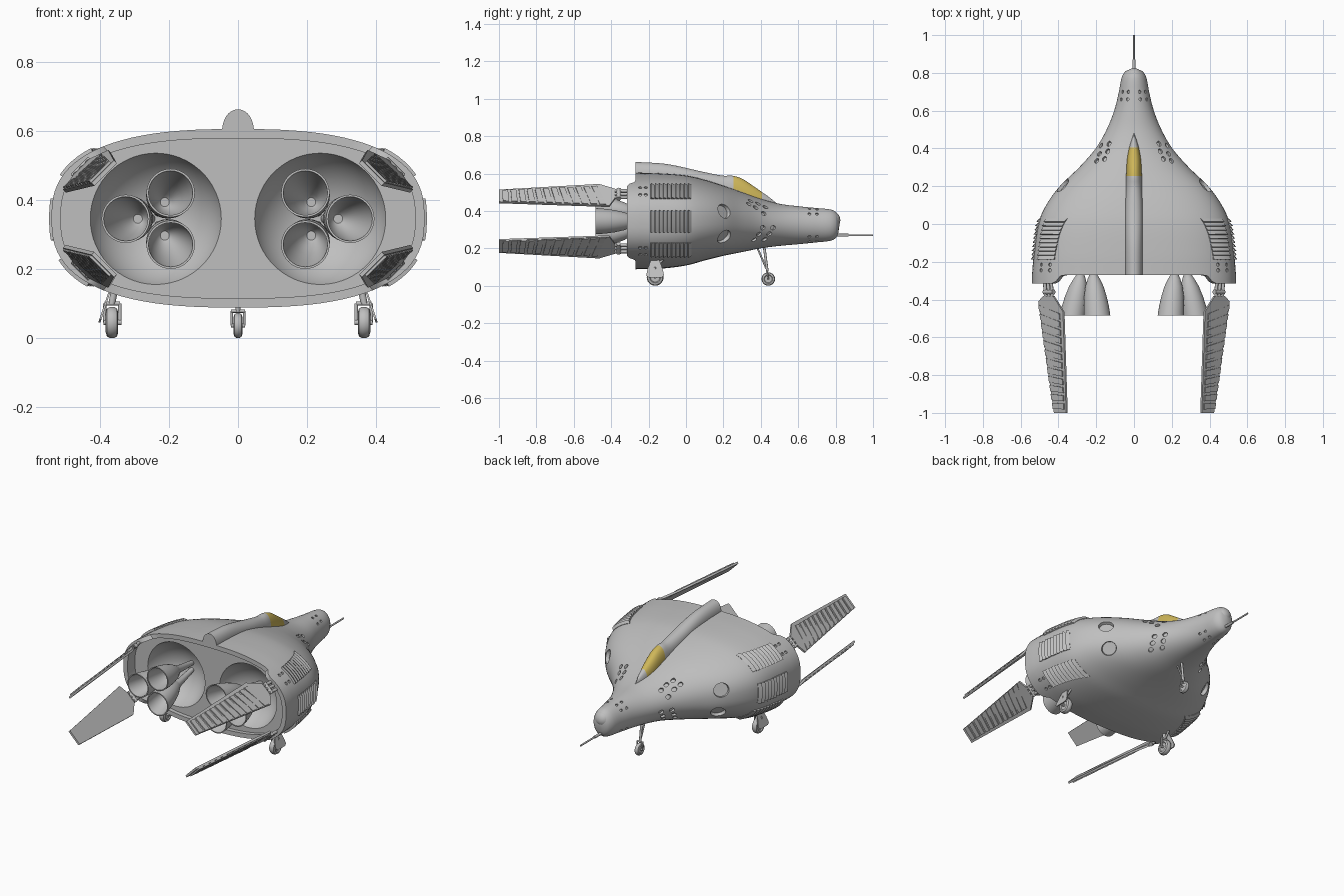
import bpy, bmesh, math
from mathutils import Vector, Matrix

if "Cube" in bpy.data.objects:
    bpy.data.objects.remove(bpy.data.objects["Cube"])

def material(name, rgb):
    m = bpy.data.materials.new(name)
    m.diffuse_color = (*rgb, 1)
    m.use_nodes = True
    m.node_tree.nodes["Principled BSDF"].inputs["Base Color"].default_value = m.diffuse_color
    return m

GREY = material("hull grey", (0.52, 0.52, 0.52))
GOLD = material("canopy gold", (0.62, 0.47, 0.10))
MID = 0.345  # height of the hull's mirror plane

def finish(name, bm, smooth=35, mats=(GREY,)):
    bmesh.ops.recalc_face_normals(bm, faces=bm.faces)
    me = bpy.data.meshes.new(name)
    bm.to_mesh(me)
    bm.free()
    ob = bpy.data.objects.new(name, me)
    bpy.context.collection.objects.link(ob)
    for m in mats:
        me.materials.append(m)
    shade(ob, smooth)
    return ob

def shade(ob, angle):
    bpy.ops.object.select_all(action='DESELECT')
    ob.select_set(True)
    bpy.context.view_layer.objects.active = ob
    if angle:
        bpy.ops.object.shade_smooth_by_angle(angle=math.radians(angle))

def loft(bm, rings, cap_start=True, cap_end=True):
    vs = [[bm.verts.new(p) for p in r] for r in rings]
    n = len(vs[0])
    for a, b in zip(vs, vs[1:]):
        for i in range(n):
            bm.faces.new((a[i], a[(i + 1) % n], b[(i + 1) % n], b[i]))
    if cap_start:
        bm.faces.new(vs[0])
    if cap_end:
        bm.faces.new(vs[-1])

def rod(bm, p, q, r, r2=None, seg=12):
    p, q = Vector(p), Vector(q)
    d = q - p
    m = Matrix.Translation((p + q) / 2) @ d.to_track_quat('Z', 'Y').to_matrix().to_4x4()
    bmesh.ops.create_cone(bm, cap_ends=True, segments=seg, radius1=r,
                          radius2=r if r2 is None else r2, depth=d.length, matrix=m)

def spline(table, y):
    """Smooth interpolation through rows (y, value, value...)."""
    y = min(max(y, table[0][0]), table[-1][0])
    i = max(k for k in range(len(table) - 1) if table[k][0] <= y)
    p, q = table[i], table[i + 1]
    o, r = table[max(i - 1, 0)], table[min(i + 2, len(table) - 1)]
    h = q[0] - p[0]
    t = (y - p[0]) / h
    out = []
    for c in range(1, len(p)):
        m0 = (q[c] - o[c]) / (q[0] - o[0]) * h
        m1 = (r[c] - p[c]) / (r[0] - p[0]) * h
        out.append((2*t**3 - 3*t*t + 1) * p[c] + (t**3 - 2*t*t + t) * m0
                   + (3*t*t - 2*t**3) * q[c] + (t**3 - t*t) * m1)
    return out

# Hull stations: y, half width, top, bottom, roundness exponent
HULL = [(-.27, .54, .605, .088, 2.6), (-.15, .53, .602, .09, 2.6), (0, .508, .59, .108, 2.5),
        (.1, .465, .567, .135, 2.4), (.2, .393, .535, .16, 2.3), (.3, .29, .50, .18, 2.15),
        (.4, .203, .465, .20, 2.05), (.5, .145, .438, .213, 2), (.6, .105, .425, .222, 2),
        (.7, .08, .415, .232, 2), (.77, .067, .408, .24, 2), (.80, .053, .395, .254, 2),
        (.815, .032, .37, .285, 2), (.82, .004, .332, .322, 2)]

def section(y):
    a, zt, zb, n = spline(HULL, y)
    return a, (zt - zb) / 2, (zt + zb) / 2, n

def on_side(y, z):
    a, b, c, n = section(y)
    return Vector((a * max(1 - abs((z - c) / b) ** n, 0) ** (1 / n), y, z))

def on_top(x, y, sign=1):
    a, b, c, n = section(y)
    return Vector((x, y, c + sign * b * max(1 - abs(x / a) ** n, 0) ** (1 / n)))

def normal(p):
    def f(q):
        a, b, c, n = section(q.y)
        return abs(q.x / a) ** n + abs((q.z - c) / b) ** n
    e = .002
    return Vector([f(p + Vector(d) * e) - f(p - Vector(d) * e)
                   for d in ((1, 0, 0), (0, 1, 0), (0, 0, 1))]).normalized()

# --- Hull: lofted superellipses with side ears and a recessed rear plate
def ring(y, ear=False, scale=1.0, flat=None, count=88):
    a, b, c, n = section(y)
    pts = []
    for i in range(count):
        t = 2 * math.pi * i / count
        co, si = math.cos(t), math.sin(t)
        x = a * math.copysign(abs(co) ** (2 / n), co)
        z = b * math.copysign(abs(si) ** (2 / n), si)
        k = min(max((abs(x) - .38) / .05, 0), 1)
        yy = flat if flat is not None else y - (.045 * k * k * (3 - 2 * k) if ear else 0)
        inset = .027 * (1 - scale)
        pts.append((x - inset * co, yy, c + z - inset * si))
    return pts

ys = [-.265 + 1.035 * i / 48 for i in range(49)] + [.785, .8, .808, .815, .82]
rings = [ring(y) for y in reversed(ys)]
rings += [ring(-.27, True), ring(-.27, True, 0), ring(-.27, False, 0, -.245)]
bm = bmesh.new()
loft(bm, rings)
hull = finish("hull", bm, 0)

# Cutter: engine bowls, round ports and small vents
bm = bmesh.new()
def hole(p, r, depth, long=1.0, seg=16):
    for s in (1, -1):
        q = Vector((p.x * s, p.y, p.z))
        nrm = normal(p)
        nrm.x *= s
        along = (Vector((0, 1, 0)) - nrm * nrm.y).normalized()
        rot = Matrix((along, nrm.cross(along), nrm)).transposed().to_4x4()
        bmesh.ops.create_cone(bm, cap_ends=True, segments=seg, radius1=r * .85, radius2=r, depth=2 * depth,
                              matrix=Matrix.Translation(q) @ rot @ Matrix.Diagonal((long, 1, 1, 1)))

for s in (1, -1):
    bmesh.ops.create_uvsphere(bm, u_segments=48, v_segments=32, radius=.2,
                              matrix=Matrix.Translation((s * .238, -.307, MID)))
for z in (.40, .26):
    hole(on_side(.205, z), .043, .022, 1.1, 28)
for x, y in ((.143, .425), (.188, .415), (.15, .385), (.197, .372), (.168, .345), (.213, .335)):
    hole(on_top(x * .93, y), .013, .012, 1.25)
for y, z in ((.41, .31), (.465, .31), (.39, .275), (.445, .277), (.365, .245), (.42, .247)):
    hole(on_side(y, z), .013, .012, 1.25)
for sign in (1, -1):
    for x, y in ((.03, .70), (.06, .70), (.034, .66), (.068, .66)):
        hole(on_top(x, y, sign), .008, .008, 1.2, 12)
for z in (.525, .487, .203, .165):
    for y in (-.215, -.245):
        hole(on_side(y, z), .01, .008, 1.0, 12)
cutter = finish("cutter", bm, 0)
cutter.hide_render = True
mod = hull.modifiers.new("cut", 'BOOLEAN')
mod.operation, mod.solver, mod.object = 'DIFFERENCE', 'EXACT', cutter
shade(hull, 0)
bpy.ops.object.modifier_apply(modifier="cut")
bpy.data.objects.remove(cutter)
shade(hull, 32)

# --- Spine fairing with gold canopy
SPINE = [(-.27, .047, .662), (-.1, .047, .65), (.1, .046, .607), (.2, .043, .588), (.25, .042, .588),
         (.3, .04, .572), (.35, .036, .54), (.4, .027, .505), (.44, .016, .477), (.48, .002, .445)]
bm = bmesh.new()
rings = []
for i in range(51):
    y = -.27 + .015 * i
    w, zt = spline(SPINE, y)
    zb = section(y)[1] + section(y)[2] - .02
    rings.append([(w * math.cos(math.pi * j / 20), y, zb + (zt - zb) * math.sin(math.pi * j / 20) ** .8)
                  for j in range(21)])
loft(bm, rings)
for f in bm.faces:
    c = f.calc_center_median()
    if .255 < c.y < .405 and c.z > section(c.y)[1] + section(c.y)[2] - .003:
        f.material_index = 1
finish("spine_and_canopy", bm, 40, (GREY, GOLD))

# --- Nose ball and probe
bm = bmesh.new()
bmesh.ops.create_uvsphere(bm, u_segments=28, v_segments=18, radius=.05,
                          matrix=Matrix.Translation((0, .775, .35)))
finish("nose_ball", bm)
bm = bmesh.new()
rod(bm, (0, .77, .27), (0, .87, .27), .008)
rod(bm, (0, .87, .27), (0, 1.0, .27), .005)
finish("nose_probe", bm)

# --- Louvre banks: raised wedge slats following the hull
bm = bmesh.new()
for z0, z1 in ((.465, .538), (.285, .402), (.16, .232)):
    for k in range(10):
        y0 = -.19 + .022 * k
        for s in (1, -1):
            strip = []
            for j in range(7):
                z = z0 + (z1 - z0) * j / 6
                tri = []
                for y, up in ((y0, -.008), (y0 + .02, -.008), (y0 + .02, .002), (y0 + .002, .013)):
                    p = on_side(y, z)
                    p += normal(p) * up
                    tri.append((p.x * s, p.y, p.z))
                strip.append(tri)
            loft(bm, strip)
finish("louvres", bm, 20)

# --- Engine bells: leaning outward from each cluster centre
for s, side in ((1, "right"), (-1, "left")):
    bm = bmesh.new()
    for ex, ez, tx, tz in ((.195, .42, .213, .392), (.195, .27, .213, .298), (.325, MID, .288, MID)):
        profile = [(-.11, .014), (-.27, .022), (-.29, .032), (-.33, .048), (-.38, .059), (-.43, .066),
                   (-.485, .070), (-.485, .064), (-.43, .058), (-.37, .044), (-.31, .022), (-.30, .013)]
        rings = []
        for y, r in profile:
            t = (y + .29) / -.195
            cx, cz = tx + (ex - tx) * t, tz + (ez - tz) * t
            rings.append([(s * (cx + r * math.cos(a * math.pi / 16)), y, cz + r * math.sin(a * math.pi / 16))
                          for a in range(32)])
        loft(bm, rings)
    finish("engine_bells_" + side, bm)

# --- Four folding fins with ribs and hinges
FIN = [Vector(p) for p in ((.425, -.38, .515), (.372, -.465, .54), (.355, -1, .51),
                           (.42, -1, .445), (.503, -.41, .425), (.475, -.38, .465))]
OUT = Vector((.7, 0, .71))
for s in (1, -1):
    for u in (1, -1):
        def place(p):
            return Vector((p.x * s, p.y, MID + (p.z - MID) * u))
        def prism(bm, pts, lo, hi):
            loft(bm, [[place(p + OUT * h) for p in pts] for h in (lo, hi)])
        bm = bmesh.new()
        prism(bm, FIN, -.006, .006)
        for k in range(12):
            t0 = .03 + k * .08
            a0, a1 = (FIN[1].lerp(FIN[2], t) for t in (t0, t0 + .055))
            b0, b1 = (FIN[4].lerp(FIN[3], t) for t in (t0, t0 + .055))
            prism(bm, [a0.lerp(b0, .12), b0.lerp(a0, .02), b1.lerp(a1, .02), a1.lerp(b1, .12)], .005, .013)
        for t in (.15, .5, .85):
            c = FIN[0].lerp(FIN[5], t)
            rod(bm, place(c + Vector((.01, .12, 0))), place(c), .009)
        rod(bm, place(FIN[0] + Vector((0, .02, 0))), place(FIN[5] + Vector((0, .02, 0))), .013)
        finish("fin_%s_%s" % ("upper" if u > 0 else "lower", "right" if s > 0 else "left"), bm)

# --- Landing gear
def wheel(bm, c, r, w):
    prof = [(-w * .7, r * .3), (-w * .7, r * .55), (-w, r * .65), (-w * .8, r * .9), (-w * .3, r),
            (w * .3, r), (w * .8, r * .9), (w, r * .65), (w * .7, r * .55), (w * .7, r * .3)]
    loft(bm, [[(c[0] + x, c[1] + q * math.cos(a * math.pi / 14), c[2] + q * math.sin(a * math.pi / 14))
               for a in range(28)] for x, q in prof])

bm = bmesh.new()
wheel(bm, (0, .44, .036), .036, .013)
for s in (1, -1):
    rod(bm, (s * .018, .44, .036), (s * .018, .435, .078), .004)
rod(bm, (-.02, .44, .036), (.02, .44, .036), .006)
rod(bm, (-.02, .435, .078), (.02, .435, .078), .005)
rod(bm, (0, .435, .078), (0, .415, .23), .007)
rod(bm, (0, .43, .09), (0, .37, .23), .005)
finish("nose_gear", bm)
for s, side in ((1, "right"), (-1, "left")):
    bm = bmesh.new()
    wheel(bm, (s * .365, -.165, .045), .045, .018)
    for x in (.342, .386):
        rod(bm, (s * x, -.165, .045), (s * x, -.165, .10), .005)
    rod(bm, (s * .338, -.165, .045), (s * .39, -.165, .045), .008)
    rod(bm, (s * .342, -.165, .10), (s * .386, -.165, .10), .006)
    rod(bm, (s * .365, -.165, .10), (s * .35, -.165, .18), .010)
    rod(bm, (s * .365, -.165, .10), (s * .36, -.10, .16), .006)
    # teardrop door outside the wheel
    door = [(-.022, .14), (-.04, .09), (-.048, .055), (-.035, .045), (.035, .045), (.048, .055), (.04, .09), (.022, .14)]
    loft(bm, [[(s * (.40 - (z - .04) * .33 + d), -.165 + y, z) for y, z in door] for d in (0, .006)])
    finish("main_gear_" + side, bm)
